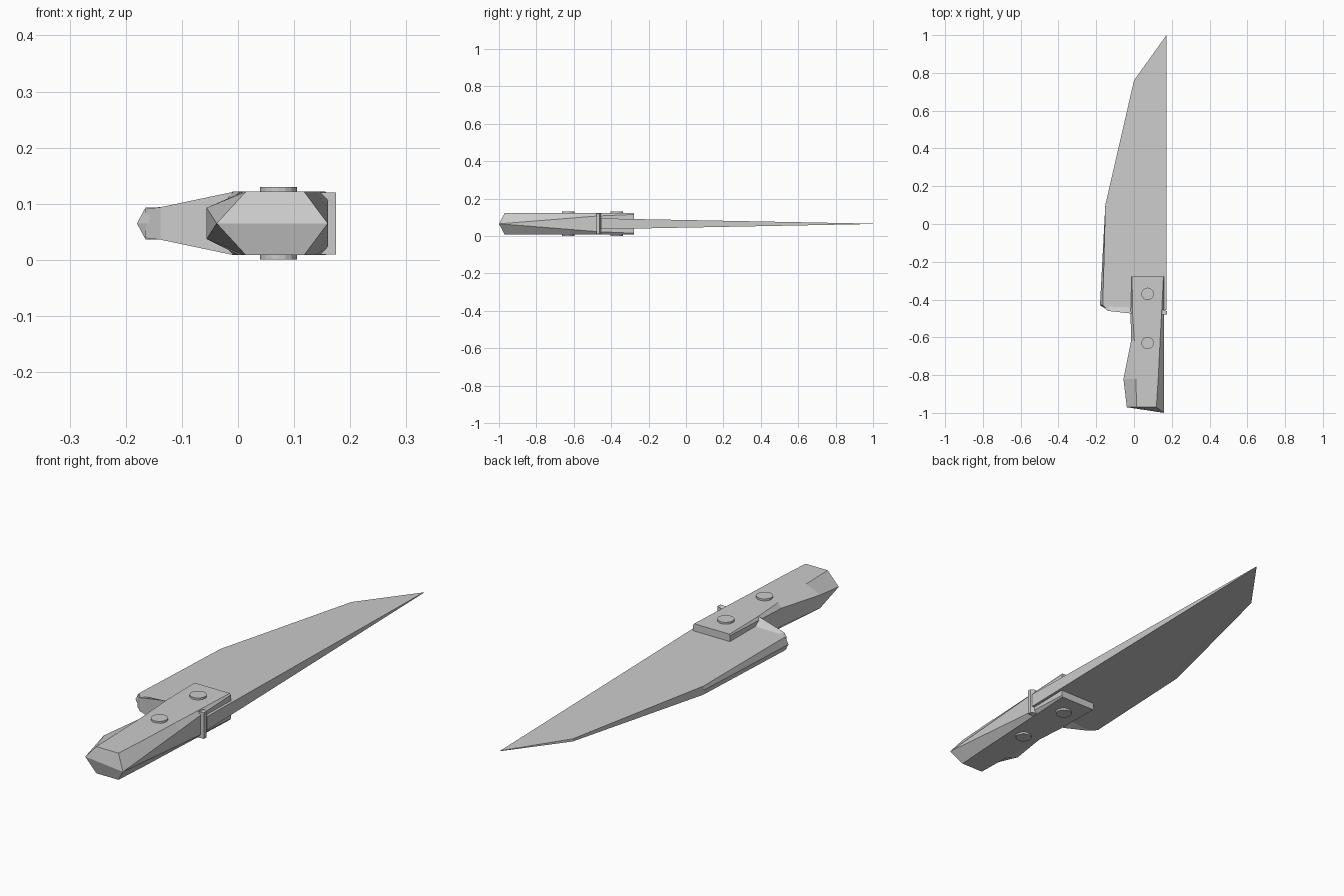
import bpy, bmesh
from mathutils import Matrix

if "Cube" in bpy.data.objects:
    bpy.data.objects.remove(bpy.data.objects["Cube"])

MID = 0.065  # height of the knife's centre plane


def finish(name, bm):
    bmesh.ops.remove_doubles(bm, verts=bm.verts, dist=1e-4)
    bmesh.ops.dissolve_degenerate(bm, edges=bm.edges, dist=1e-4)
    bmesh.ops.recalc_face_normals(bm, faces=bm.faces)
    mesh = bpy.data.meshes.new(name)
    bm.to_mesh(mesh)
    bm.free()
    obj = bpy.data.objects.new(name, mesh)
    bpy.context.collection.objects.link(obj)
    return obj


def loft(bm, sections):
    """Join closed rings of equal length; returns the vertex rings."""
    rings = [[bm.verts.new(p) for p in s] for s in sections]
    for a, b in zip(rings, rings[1:]):
        n = len(a)
        for i in range(n):
            bm.faces.new((a[i], a[(i + 1) % n], b[(i + 1) % n], b[i]))
    return rings


# Blade: outline lofted from underside to top, thinning towards the tip
outline = [(0.172, 1.0, 0), (0.0, 0.76, 0), (-0.152, 0.10, 0),
           (-0.165, -0.43, 0.015), (-0.14, -0.455, 0), (0.172, -0.455, 0)]


def half_thickness(y):
    return 0.001 + 0.028 * (1 - y) / 1.46


bm = bmesh.new()
rings = loft(bm, [
    [(x, y, MID - half_thickness(y)) for x, y, edge in outline],
    [(x - edge, y, MID) for x, y, edge in outline],
    [(x, y, MID + half_thickness(y)) for x, y, edge in outline]])
bm.faces.new(rings[0])
bm.faces.new(rings[-1])
finish("blade", bm)

# Bolster: wedge flaring from the heel of the blade to the full handle height
# x, back y, front y, half height at back, half height at front
bolster = [(-0.165, -0.438, -0.43, 0.026, 0.026),
           (-0.138, -0.46, -0.435, 0.029, 0.027),
           (-0.012, -0.474, -0.44, 0.0555, 0.027),
           (0.16, -0.479, -0.455, 0.0555, 0.0555),
           (0.175, -0.479, -0.462, 0.0555, 0.0555)]
bm = bmesh.new()
rings = loft(bm, [[(x, y0, MID - h0), (x, y1, MID - h1),
                   (x, y1, MID + h1), (x, y0, MID + h0)]
                  for x, y0, y1, h0, h1 in bolster])
bm.faces.new(rings[0])
bm.faces.new(rings[-1])
finish("bolster", bm)

# Handle: faceted eight-point sections running from blade to butt
# y, left top x, right top x, right ridge (x, y, half z), left ridge (x, half z)
H = 0.0565
handle = [(-0.277, -0.010, 0.156, (0.160, -0.277, 0.050), (-0.012, 0.050)),
          (-0.47, -0.008, 0.146, (0.160, -0.47, 0.042), (-0.018, 0.046)),
          (-0.62, 0.002, 0.138, (0.160, -0.62, 0.030), (-0.016, 0.038)),
          (-0.82, 0.010, 0.128, (0.160, -0.82, 0.014), (-0.056, 0.028)),
          (-0.97, 0.014, 0.118, (0.160, -1.0, 0.0), (-0.038, 0.0))]
bm = bmesh.new()
rings = loft(bm, [[(lt, y, MID + H), (rt, y, MID + H),
                   (r[0], r[1], MID + r[2]), (r[0], r[1], MID - r[2]),
                   (rt, y, MID - H), (lt, y, MID - H),
                   (l[0], y, MID - l[1]), (l[0], y, MID + l[1])]
                  for y, lt, rt, r, l in handle])
bm.faces.new(rings[0])
end = rings[-1]
bm.faces.new((end[0], end[1], end[2], end[7]))
bm.faces.new((end[3], end[4], end[5], end[6]))
bm.faces.new((end[2], end[3], end[6], end[7]))
finish("handle", bm)

# Rivets: pins showing on both sides of the handle
for i, y in enumerate((-0.37, -0.63)):
    bm = bmesh.new()
    bmesh.ops.create_cone(bm, cap_ends=True, segments=16, radius1=0.033,
                          radius2=0.033, depth=0.129,
                          matrix=Matrix.Translation((0.072, y, MID)))
    finish(f"rivet_{i + 1}", bm)
